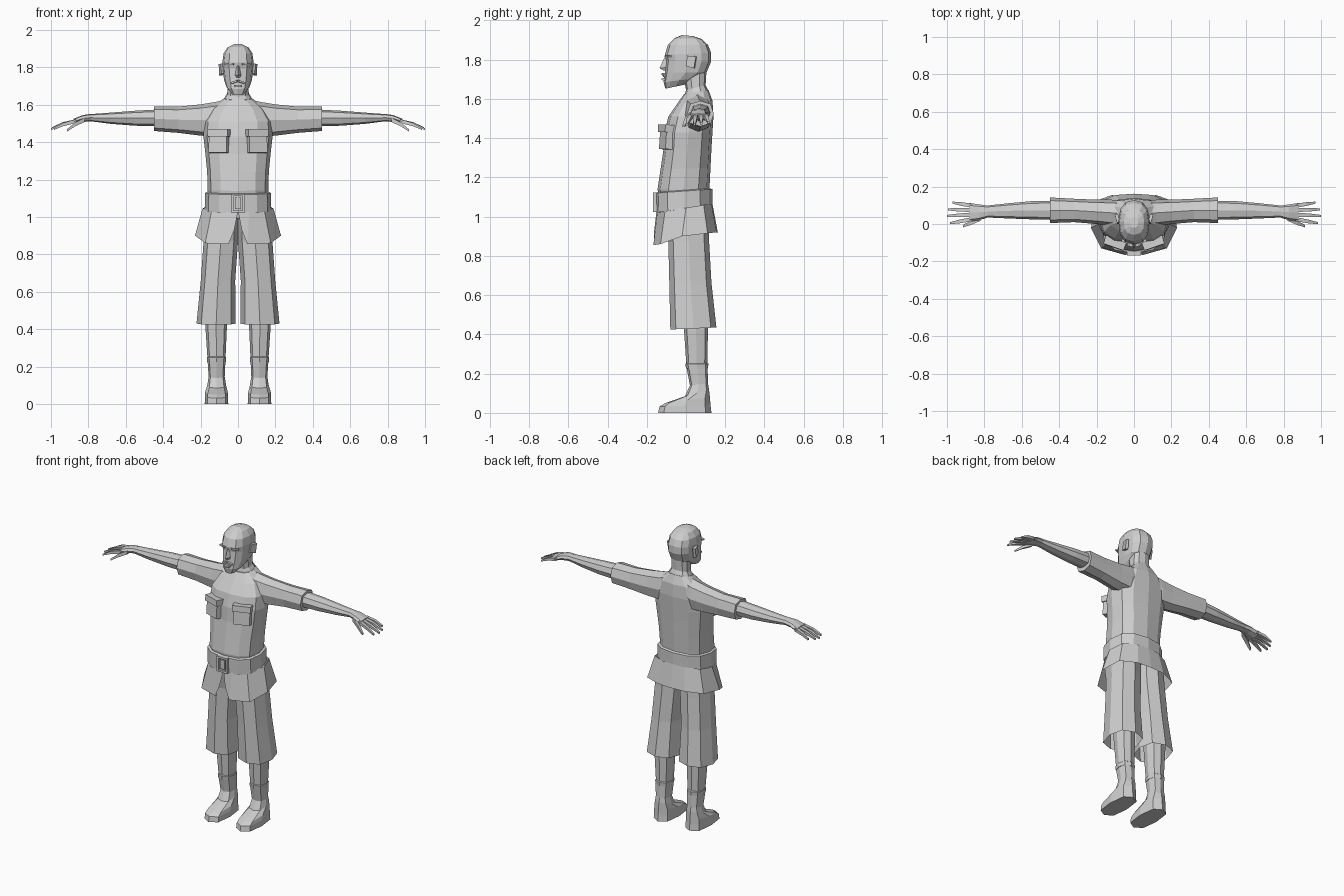
import bpy, bmesh, math
from mathutils import Matrix, Vector, Euler

grey = bpy.data.materials.new("plain grey")
grey.diffuse_color = (0.62, 0.62, 0.62, 1)


def finish(name, bm, mirror=False):
    bmesh.ops.recalc_face_normals(bm, faces=bm.faces)
    me = bpy.data.meshes.new(name)
    bm.to_mesh(me)
    bm.free()
    me.materials.append(grey)
    ob = bpy.data.objects.new(name, me)
    bpy.context.collection.objects.link(ob)
    if mirror:
        mod = ob.modifiers.new("mirror", 'MIRROR')
        mod.use_mirror_merge = True
        mod.merge_threshold = 0.0005
    return ob


def loft(name, rings, mirror=False, caps=(True, True), closed=True):
    bm = bmesh.new()
    rows = [[bm.verts.new(p) for p in r] for r in rings]
    n = len(rows[0])
    for a, b in zip(rows, rows[1:]):
        for i in range(n if closed else n - 1):
            j = (i + 1) % n
            bm.faces.new((a[i], a[j], b[j], b[i]))
    for row, cap in zip((rows[0], rows[-1]), caps):
        if cap:
            bm.faces.new(row)
    return finish(name, bm, mirror)


def power(v, p):
    return math.copysign(abs(v) ** p, v)


def level(cx, rx, y0, y1, z0, z1, n=12, p=0.8):
    """Horizontal ring, z0 at the front and z1 at the back."""
    pts = []
    for i in range(n):
        t = 2 * math.pi * i / n
        s, c = power(math.sin(t), p), power(math.cos(t), p)
        f = (1 - c) / 2
        pts.append((cx + rx * s, y0 + (y1 - y0) * f, z0 + (z1 - z0) * f))
    return pts


def across(x, y0, y1, z0, z1, n=8, p=0.8):
    """Upright ring at a given x, for the arms."""
    pts = []
    for i in range(n):
        t = 2 * math.pi * i / n
        pts.append((x, (y0 + y1) / 2 + (y1 - y0) / 2 * power(math.sin(t), p),
                    (z0 + z1) / 2 + (z1 - z0) / 2 * power(math.cos(t), p)))
    return pts


def box(name, loc, size, rot=(0, 0, 0), mirror=False, taper=1.0):
    bm = bmesh.new()
    bmesh.ops.create_cube(bm, size=1)
    for v in bm.verts:
        if v.co.y < 0:
            v.co.x *= taper
            v.co.z *= taper
    m = Matrix.Translation(loc) @ Euler(rot).to_matrix().to_4x4() @ Matrix.Diagonal((*size, 1))
    bmesh.ops.transform(bm, matrix=m, verts=bm.verts)
    return finish(name, bm, mirror)


# Shirt body: half width, front y, back y, front z, back z
loft("shirt_body", [level(0, *r) for r in (
    (.162, -.13, .12, 1.05, 1.07), (.162, -.145, .12, 1.14, 1.15),
    (.165, -.13, .125, 1.24, 1.25), (.175, -.115, .13, 1.34, 1.35),
    (.185, -.11, .135, 1.43, 1.43), (.18, -.09, .14, 1.51, 1.51),
    (.14, -.045, .135, 1.575, 1.59), (.075, -.01, .115, 1.625, 1.645))])

# Belt and its buckle frame
loft("belt", [level(0, *r) for r in (
    (.172, -.146, .126, 1.02, 1.06), (.178, -.154, .134, 1.02, 1.06),
    (.175, -.156, .134, 1.12, 1.14), (.163, -.144, .12, 1.125, 1.145))])
for s in (-1, 1):
    box("buckle_side", (s * .031, -.158, 1.073), (.012, .02, .10))
    box("buckle_bar", (0, -.158, 1.073 + s * .044), (.052, .02, .012))
box("buckle_pin", (0, -.157, 1.073), (.03, .012, .06))

# Flared shirt tail, split at the front
tail_top = [(0, -.15, 1.03), (.06, -.145, 1.03), (.14, -.105, 1.04), (.19, 0, 1.045),
            (.165, .09, 1.06), (.08, .13, 1.065), (0, .135, 1.065)]
tail_hem = [(.02, -.162, .93), (.05, -.165, .855), (.175, -.13, .86), (.23, -.02, .90),
            (.205, .11, .915), (.10, .155, .92), (0, .162, .92)]
loft("shirt_tail", [tail_top, tail_hem], True, (False, False), False)

# Sleeves, forearms and palms
loft("sleeve", [across(*r) for r in (
    (.04, .0, .12, 1.46, 1.635), (.12, -.01, .13, 1.43, 1.615), (.20, .0, .13, 1.435, 1.602),
    (.32, .01, .135, 1.45, 1.59), (.45, .005, .142, 1.46, 1.59), (.45, .022, .125, 1.48, 1.575))], True)
loft("forearm", [across(*r) for r in (
    (.42, .022, .125, 1.485, 1.575), (.55, .025, .122, 1.488, 1.568),
    (.68, .03, .11, 1.498, 1.558), (.79, .035, .098, 1.512, 1.55))], True)
loft("palm", [across(*r) for r in (
    (.78, .035, .098, 1.512, 1.552), (.83, .02, .105, 1.508, 1.545),
    (.88, .012, .112, 1.496, 1.525))], True)


def digit(name, base, tip, w):
    mid = Vector(base).lerp(Vector(tip), .55) + Vector((0, 0, .006))
    rings = []
    for c, k in ((Vector(base), 1), (mid, .9), (Vector(tip), .5)):
        rings.append([(c.x, c.y + a * w * k, c.z + b * w * k * .9)
                      for a, b in ((-1, -1), (1, -1), (1, 1), (-1, 1))])
    loft(name, rings, True)


for base_y, tip_y, tip_x, tip_z in ((.026, .004, .985, 1.47), (.05, .043, 1.0, 1.47),
                                    (.075, .078, .995, 1.475), (.098, .114, .97, 1.48)):
    digit("finger", (.865, base_y, 1.513), (tip_x, tip_y, tip_z), .011)
digit("thumb", (.82, .03, 1.52), (.915, -.012, 1.462), .013)

# Chest pockets with flaps
turn = (math.radians(-4), 0, math.radians(19))
box("pocket", (.10, -.092, 1.395), (.108, .055, .11), turn, True, .93)
box("pocket_flap", (.10, -.094, 1.448), (.118, .064, .04), turn, True, .96)

# Shorts: centre x, half width, front y, back y, front z, back z
loft("shorts_leg", [level(*r, n=8) for r in (
    (.088, .088, -.12, .115, .99, 1.0), (.092, .092, -.09, .118, .87, .87),
    (.107, .092, -.085, .13, .66, .66), (.117, .105, -.08, .155, .425, .435))],
    True, (True, False))

# Lower legs, sock cuffs and boots
loft("lower_leg", [level(*r, n=8) for r in (
    (.117, .06, -.02, .115, .55, .55), (.117, .058, -.01, .112, .42, .42),
    (.115, .048, .002, .108, .24, .24))], True)
loft("boot_cuff", [level(*r, n=8) for r in (
    (.115, .046, .002, .108, .255, .255), (.115, .052, -.004, .114, .25, .25),
    (.115, .05, .0, .112, .225, .225))], True)
loft("boot", [level(*r, n=8, p=.7) for r in (
    (.115, .048, .002, .11, .235, .235), (.114, .043, .02, .112, .14, .15),
    (.114, .05, -.005, .117, .085, .12), (.115, .06, -.105, .122, .05, .08),
    (.115, .062, -.135, .125, .033, .04), (.115, .063, -.142, .13, 0, 0))], True)

# Neck and head
loft("neck", [level(0, *r, n=10) for r in (
    (.085, -.012, .12, 1.60, 1.63), (.06, .0, .10, 1.645, 1.67), (.056, -.015, .105, 1.73, 1.75))])
loft("head", [level(0, *r) for r in (
    (.036, -.105, -.01, 1.652, 1.672), (.062, -.114, .05, 1.685, 1.705),
    (.075, -.108, .105, 1.735, 1.735), (.082, -.102, .128, 1.795, 1.79),
    (.083, -.108, .128, 1.825, 1.835), (.077, -.092, .112, 1.875, 1.875),
    (.055, -.058, .08, 1.91, 1.905), (.022, -.02, .035, 1.925, 1.92))])

# Face: nose, brows, lips and ears
loft("nose", [[(-.008, -.095, 1.81), (0, -.11, 1.81), (.008, -.095, 1.81)],
              [(-.018, -.098, 1.76), (0, -.135, 1.757), (.018, -.098, 1.76)],
              [(-.014, -.098, 1.745), (0, -.115, 1.745), (.014, -.098, 1.745)]])
box("brow", (.043, -.092, 1.817), (.046, .02, .009), (0, 0, math.radians(22)), True)
box("upper_lip", (.017, -.107, 1.722), (.04, .026, .012), (0, math.radians(18), math.radians(16)), True, .8)
box("lower_lip", (0, -.113, 1.700), (.04, .022, .012), (0, 0, 0), False, .8)
box("ear", (.088, .026, 1.79), (.018, .045, .062), (math.radians(-10), 0, math.radians(-14)), True, .85)
